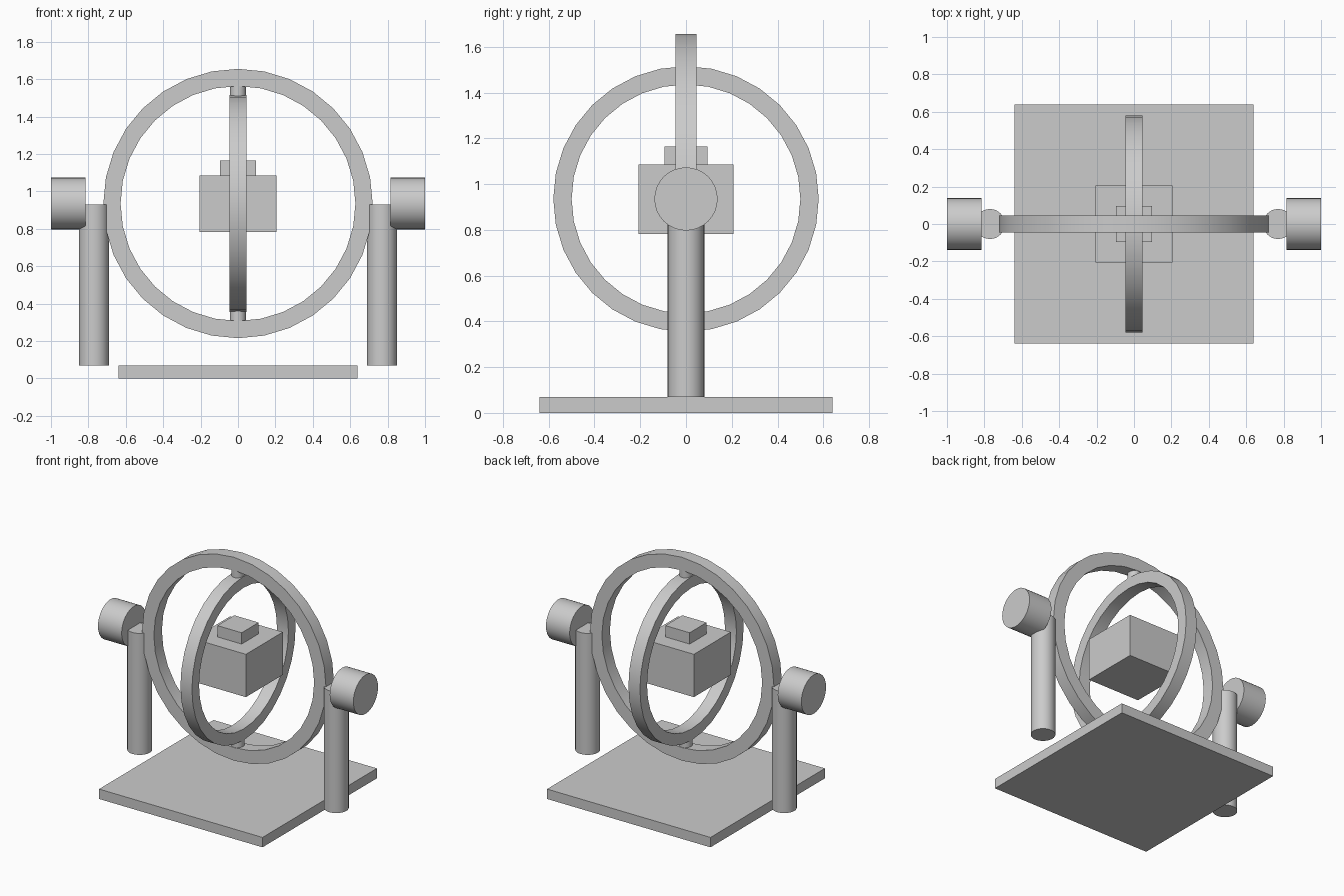
import bpy
import bmesh
from math import pi, sin, cos, radians
from mathutils import Matrix

cube = bpy.data.objects.get("Cube")
if cube:
    bpy.data.objects.remove(cube, do_unlink=True)

GREY = (0.6, 0.6, 0.6, 1.0)
grey = bpy.data.materials.new("plain_grey")
grey.use_nodes = True
grey.diffuse_color = GREY
grey.node_tree.nodes["Principled BSDF"].inputs["Base Color"].default_value = GREY

CENTRE_Z = 0.935
SEGMENTS = 32


def finish(name, bm, matrix, smooth=False):
    """Turn a bmesh into a placed, coloured object."""
    bmesh.ops.transform(bm, matrix=matrix, verts=bm.verts)
    bmesh.ops.recalc_face_normals(bm, faces=bm.faces)
    mesh = bpy.data.meshes.new(name)
    bm.to_mesh(mesh)
    bm.free()
    mesh.materials.append(grey)
    obj = bpy.data.objects.new(name, mesh)
    bpy.context.collection.objects.link(obj)
    if smooth:
        bpy.ops.object.select_all(action='DESELECT')
        obj.select_set(True)
        bpy.context.view_layer.objects.active = obj
        bpy.ops.object.shade_smooth_by_angle(angle=radians(30))
    return obj


def box(name, half_width, low, high):
    bm = bmesh.new()
    bmesh.ops.create_cube(bm, size=1)
    size = Matrix.Diagonal((2 * half_width, 2 * half_width, high - low, 1))
    finish(name, bm, Matrix.Translation((0, 0, (low + high) / 2)) @ size)


def cylinder(name, radius, length, centre, turn=Matrix()):
    bm = bmesh.new()
    bmesh.ops.create_cone(bm, cap_ends=True, segments=SEGMENTS,
                          radius1=radius, radius2=radius, depth=length)
    finish(name, bm, Matrix.Translation(centre) @ turn, smooth=True)


def ring(name, outer, inner, half_depth, turn):
    """Flat band of rectangular section, swept about its own z axis."""
    bm = bmesh.new()
    section = [(outer, -half_depth), (outer, half_depth),
               (inner, half_depth), (inner, -half_depth)]
    loops = []
    for i in range(SEGMENTS):
        a = 2 * pi * i / SEGMENTS
        loops.append([bm.verts.new((r * cos(a), r * sin(a), h)) for r, h in section])
    for i in range(SEGMENTS):
        here, there = loops[i], loops[(i + 1) % SEGMENTS]
        for j in range(4):
            k = (j + 1) % 4
            bm.faces.new((here[j], there[j], there[k], here[k]))
    finish(name, bm, Matrix.Translation((0, 0, CENTRE_Z)) @ turn, smooth=True)


about_x = Matrix.Rotation(pi / 2, 4, 'X')
about_y = Matrix.Rotation(pi / 2, 4, 'Y')

# Base and the floating payload with its cap
box("base_plate", 0.64, 0.0, 0.07)
box("payload_block", 0.207, 0.782, 1.085)
box("payload_cap", 0.095, 1.085, 1.165)

# Nested gimbal rings
ring("outer_ring", 0.72, 0.628, 0.045, about_x)
ring("inner_ring", 0.58, 0.50, 0.045, about_y)

# Side posts with their drive motors
for side, x in (("left", 1), ("right", -1)):
    cylinder(side + "_post", 0.08, 0.86, (0.77 * x, 0, 0.5))
    cylinder(side + "_motor", 0.138, 0.185, (0.9075 * x, 0, CENTRE_Z), about_y)

# Pivot pins joining the rings
for end, z in (("top", 1), ("bottom", -1)):
    cylinder(end + "_pivot_pin", 0.043, 0.08, (0, 0, CENTRE_Z + 0.602 * z))
